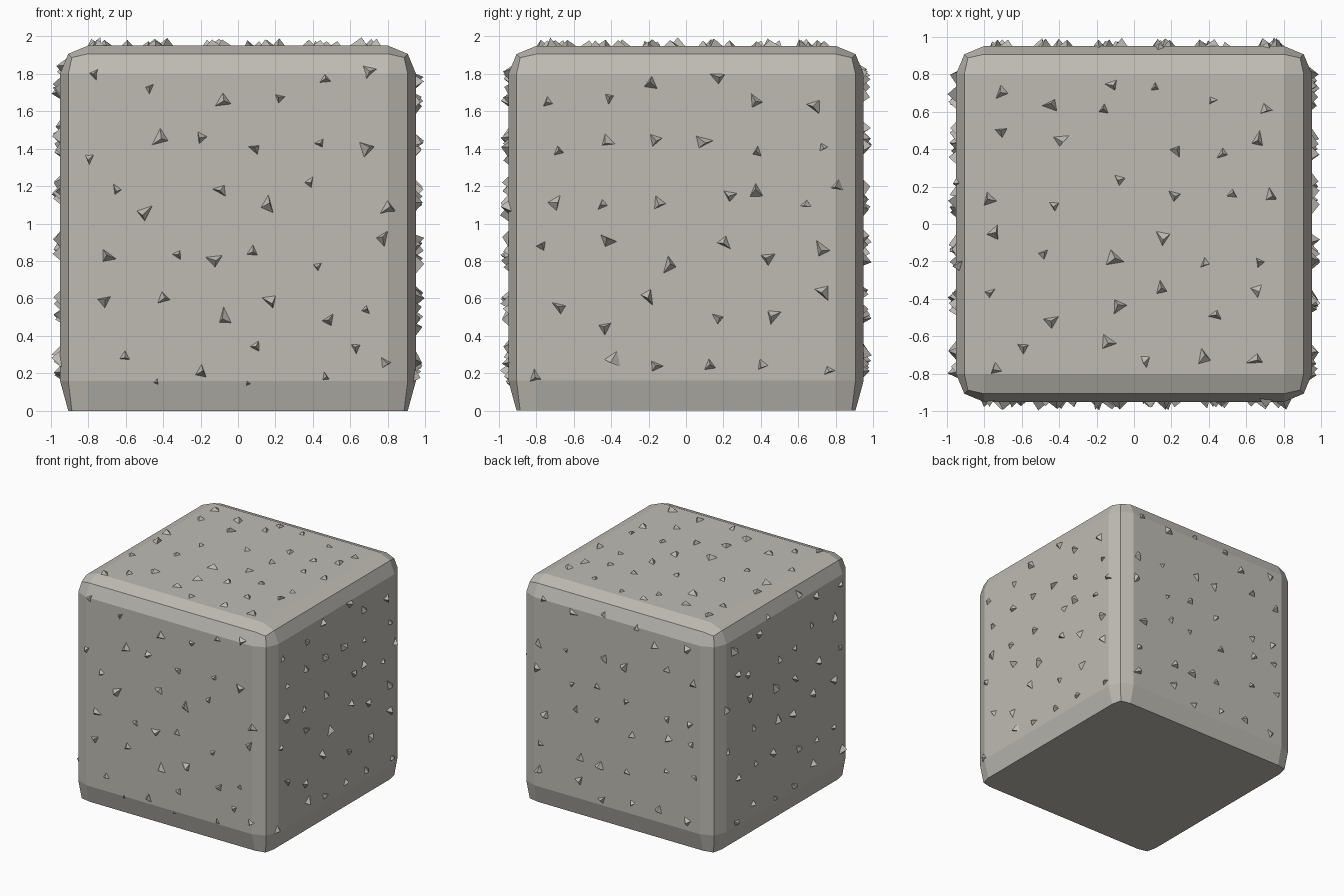
import bpy, bmesh, math, random
from mathutils import Vector

if "Cube" in bpy.data.objects:
    bpy.data.objects.remove(bpy.data.objects["Cube"])

random.seed(7)
HALF, BEVEL = 0.95, 0.15

stone = bpy.data.materials.new("warm grey stone")
stone.diffuse_color = (0.52, 0.50, 0.455, 1)
stone.use_nodes = True
stone.node_tree.nodes["Principled BSDF"].inputs["Base Color"].default_value = stone.diffuse_color


def finish(bm, name):
    bmesh.ops.recalc_face_normals(bm, faces=bm.faces)
    mesh = bpy.data.meshes.new(name)
    bm.to_mesh(mesh)
    bm.free()
    mesh.materials.append(stone)
    bpy.context.collection.objects.link(bpy.data.objects.new(name, mesh))


# Block: cube with a two-step bevel, its underside pressed flat on the ground
bm = bmesh.new()
bmesh.ops.create_cube(bm, size=2 * HALF)
bmesh.ops.bevel(bm, geom=bm.edges[:], offset=BEVEL, segments=2,
                profile=0.5, affect='EDGES')
for v in bm.verts:
    v.co.z += 1.0
    if v.co.z < 0.17:
        v.co.z = 0.16 if v.co.z < 0.05 + BEVEL and max(abs(v.co.x), abs(v.co.y)) > 0.94 else 0.0
    elif v.co.z < 0.25:
        v.co.z = 0.16
flat = [f for f in bm.faces if all(v.co.z < 0.001 for v in f.verts)]
bmesh.ops.dissolve_faces(bm, faces=flat)
finish(bm, "stone_block")


def surface(u, v):
    """Height of a side above the centre, lower over the bevels."""
    over = max(abs(u), abs(v)) - (HALF - BEVEL)
    return HALF - max(0.0, over) * 0.42


def spikes(name, spots, place):
    """Scatter irregular three-sided chips over one side."""
    bm = bmesh.new()
    for u, v in spots:
        size = random.uniform(0.033, 0.055)
        turn = random.uniform(0, math.tau)
        base = []
        for k in range(3):
            a = turn + k * math.tau / 3 + random.uniform(-0.3, 0.3)
            r = size * random.uniform(0.75, 1.2)
            p, q = u + r * math.cos(a), v + r * math.sin(a)
            base.append(bm.verts.new(place(p, q, surface(p, q) - 0.004)))
        p, q = (c + random.uniform(-0.3, 0.3) * size for c in (u, v))
        tip = bm.verts.new(place(p, q, min(0.995, surface(u, v) + size * random.uniform(0.6, 0.9))))
        bm.faces.new(base)
        for k in range(3):
            bm.faces.new((base[k], base[(k + 1) % 3], tip))
    finish(bm, name)


def scattered():
    """Loose six by six layout."""
    return [(-0.72 + 0.288 * i + random.uniform(-0.08, 0.08),
             -0.74 + 0.3 * j + random.uniform(-0.08, 0.08))
            for i in range(6) for j in range(6)]


def raised(spots):
    return [(u, z - 1.0) for u, z in spots]


front = [(-.76, 1.80), (-.47, 1.72), (-.08, 1.66), (.22, 1.67), (.47, 1.77), (.70, 1.81),
         (-.42, 1.46), (-.20, 1.46), (.09, 1.40), (.44, 1.43), (.69, 1.40), (-.79, 1.35),
         (-.65, 1.18), (-.50, 1.06), (-.09, 1.18), (.16, 1.10), (.38, 1.22), (.80, 1.08),
         (.78, .92), (-.69, .82), (-.33, .83), (-.12, .81), (.08, .85), (.42, .77),
         (-.71, .59), (-.40, .60), (-.07, .50), (.17, .58), (.49, .49), (.68, .54),
         (-.61, .29), (-.20, .21), (.10, .35), (.63, .34), (.79, .26), (-.44, .15),
         (.06, .14), (.46, .17)]
right = [(-.74, 1.65), (-.41, 1.67), (-.18, 1.75), (.17, 1.78), (.37, 1.65), (.69, 1.62),
         (-.68, 1.39), (-.42, 1.44), (-.17, 1.45), (.09, 1.44), (.38, 1.38), (.73, 1.41),
         (-.70, 1.11), (-.45, 1.10), (-.15, 1.11), (.23, 1.15), (.38, 1.17), (.64, 1.10),
         (.81, 1.20), (-.77, .88), (-.42, .91), (-.09, .78), (.21, .90), (.44, .82),
         (.73, .87), (-.68, .55), (-.43, .44), (-.20, .61), (.17, .50), (.47, .51),
         (.74, .63), (-.39, .27), (-.80, .17), (-.16, .23), (.12, .24), (.41, .24), (.76, .21)]
top = [(-.71, .70), (-.44, .63), (-.12, .75), (-.16, .61), (.11, .73), (.42, .66),
       (.70, .61), (-.70, .49), (-.39, .45), (.22, .39), (.47, .37), (.66, .45),
       (-.08, .23), (-.77, .13), (-.43, .10), (.22, .15), (.52, .16), (.73, .16),
       (-.75, -.05), (-.48, -.16), (-.11, -.18), (.16, -.07), (.38, -.21), (.67, -.21),
       (-.77, -.37), (-.44, -.51), (-.09, -.44), (.14, -.34), (.43, -.49), (.66, -.35),
       (-.60, -.66), (-.14, -.63), (.06, -.73), (.37, -.71), (.65, -.73), (-.74, -.77)]

# Chips on the five exposed sides
spikes("front_chips", raised(front), lambda u, v, h: Vector((u, -h, v + 1)))
spikes("right_chips", raised(right), lambda u, v, h: Vector((h, u, v + 1)))
spikes("top_chips", top, lambda u, v, h: Vector((u, v, h + 1)))
spikes("back_chips", scattered(), lambda u, v, h: Vector((u, h, v + 1)))
spikes("left_chips", scattered(), lambda u, v, h: Vector((-h, u, v + 1)))
